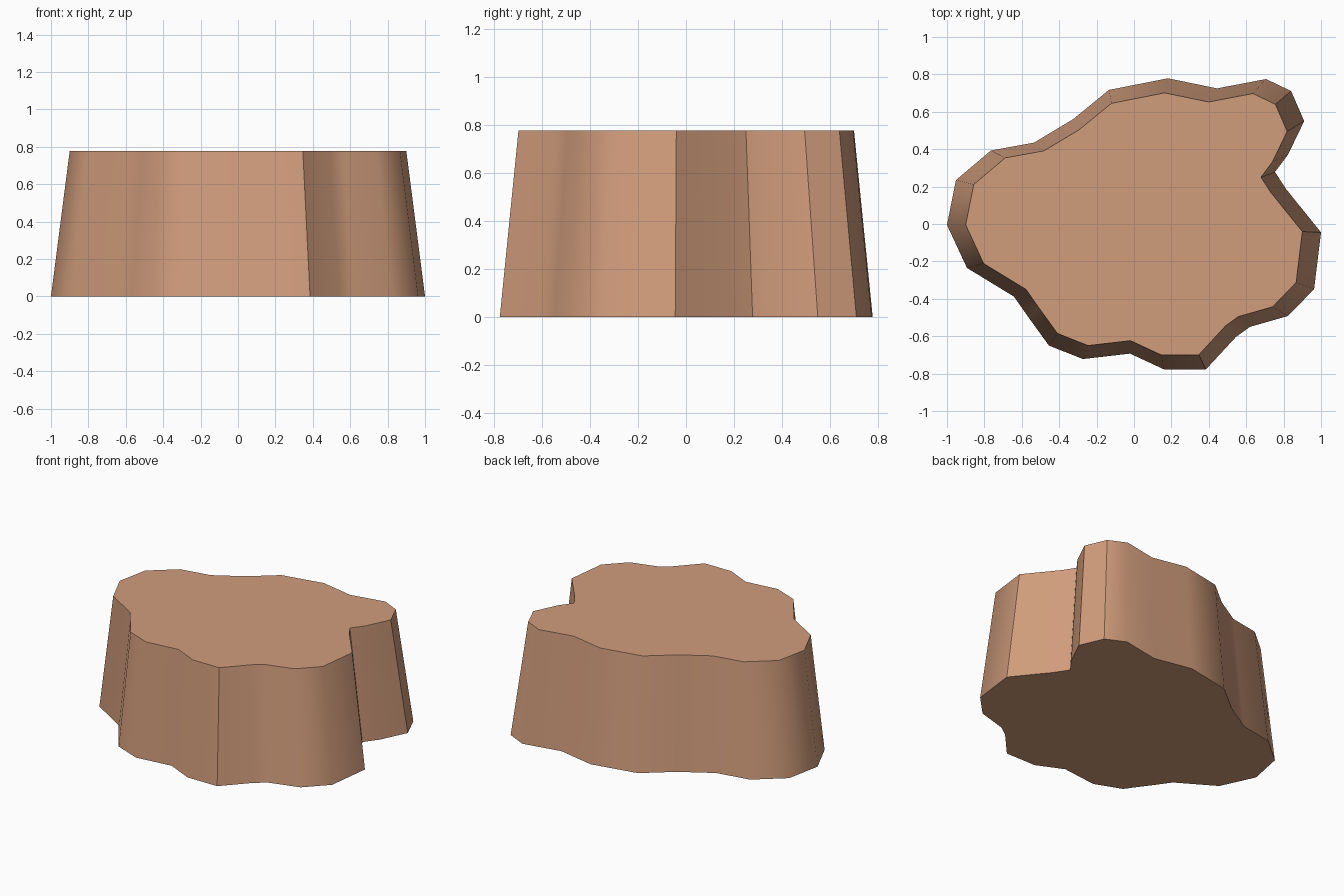
import bpy, bmesh, math

if "Cube" in bpy.data.objects:
    bpy.data.objects.remove(bpy.data.objects["Cube"])

HEIGHT, TAPER = 0.777, 0.9

# Irregular rock outline at ground level, seen from above
outline = [
    (-1.0, -0.005), (-0.952, 0.235), (-0.765, 0.393), (-0.535, 0.435),
    (-0.326, 0.56), (-0.134, 0.717), (0.182, 0.779), (0.444, 0.725),
    (0.706, 0.775), (0.84, 0.711), (0.91, 0.55), (0.823, 0.37),
    (0.754, 0.278), (0.813, 0.187), (1.0, -0.045), (0.963, -0.348),
    (0.823, -0.492), (0.62, -0.55), (0.545, -0.604), (0.385, -0.777),
    (0.16, -0.777), (-0.021, -0.693), (-0.273, -0.722), (-0.455, -0.65),
    (-0.567, -0.495), (-0.642, -0.388), (-0.893, -0.235),
]

# Tapered rock block: base outline, scaled top outline, side walls and caps
bm = bmesh.new()
base = [bm.verts.new((x, y, 0)) for x, y in outline]
top = [bm.verts.new((x * TAPER, y * TAPER, HEIGHT)) for x, y in outline]
bm.faces.new(base)
bm.faces.new(top)
for i in range(len(base)):
    j = (i + 1) % len(base)
    bm.faces.new((base[i], base[j], top[j], top[i]))
bmesh.ops.recalc_face_normals(bm, faces=bm.faces)

mesh = bpy.data.meshes.new("rock_platform")
bm.to_mesh(mesh)
bm.free()
rock = bpy.data.objects.new("rock_platform", mesh)
bpy.context.collection.objects.link(rock)

# Sandy brown stone
stone = bpy.data.materials.new("sandy_brown_stone")
stone.diffuse_color = (0.64, 0.337, 0.202, 1)
stone.use_nodes = True
stone.node_tree.nodes["Principled BSDF"].inputs["Base Color"].default_value = stone.diffuse_color
mesh.materials.append(stone)

# Smooth gentle bends, keep strong corners and rims sharp
bpy.context.view_layer.objects.active = rock
rock.select_set(True)
bpy.ops.object.shade_smooth_by_angle(angle=math.radians(40))
